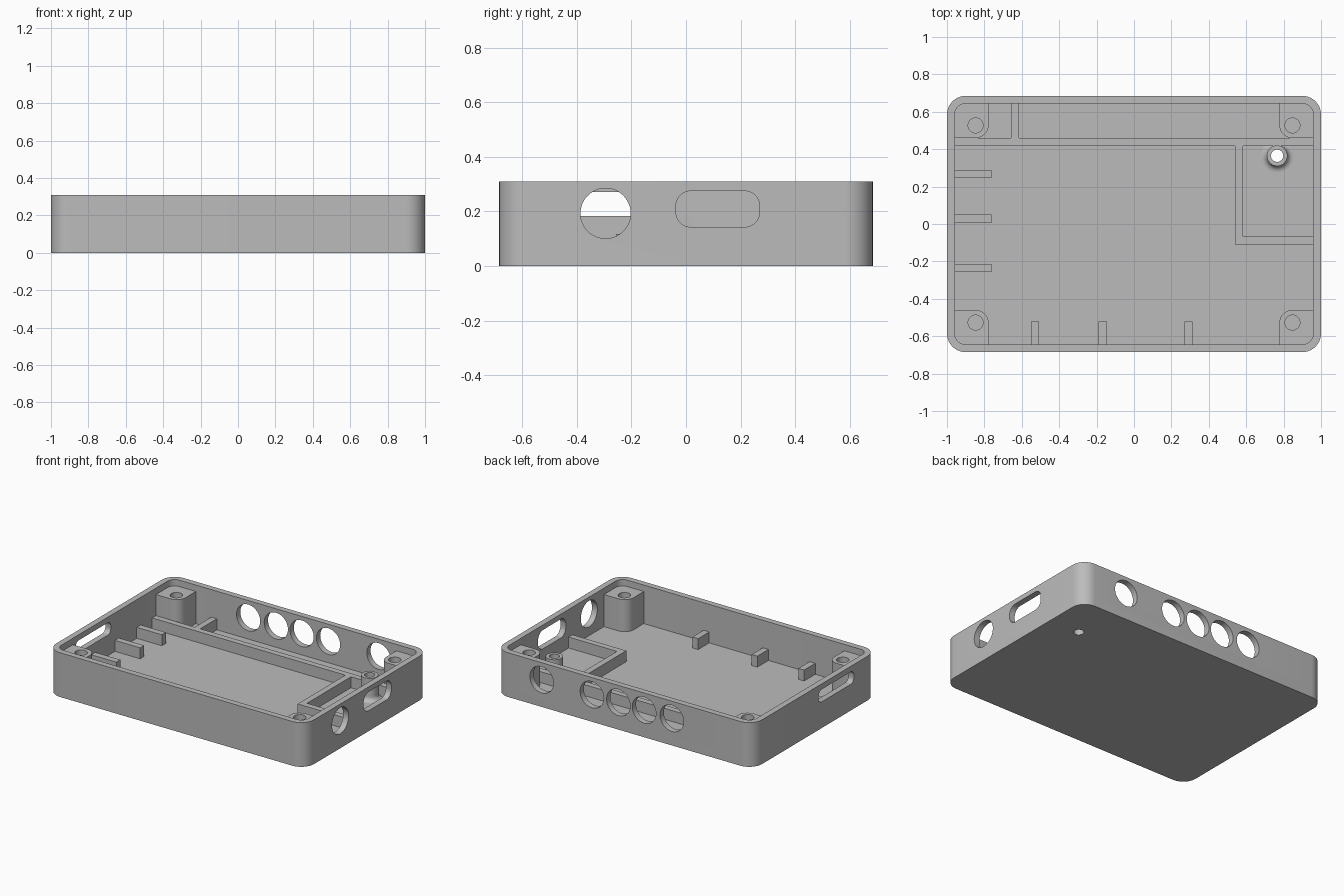
import bpy, bmesh
from math import sin, cos, pi

cube = bpy.data.objects.get("Cube")
if cube:
    bpy.data.objects.remove(cube, do_unlink=True)

grey = bpy.data.materials.new("plain grey")
grey.use_nodes = True
GREY = (0.5, 0.5, 0.5, 1)
grey.diffuse_color = GREY
grey.node_tree.nodes["Principled BSDF"].inputs["Base Color"].default_value = GREY

L, W, H = 1.0, 0.685, 0.31      # half length, half width, height
WALL, FLOOR, RIB = 0.042, 0.04, 0.117
IN_X, IN_Y = L - WALL, W - WALL


def outline(u0, u1, v0, v1, radii=(0, 0, 0, 0), steps=10):
    """Rectangle with a radius per corner: low-low, high-low, high-high, low-high."""
    corners = [(u0, v0, 1, 1), (u1, v0, -1, 1), (u1, v1, -1, -1), (u0, v1, 1, -1)]
    pts = []
    for i, ((u, v, su, sv), r) in enumerate(zip(corners, radii)):
        for k in range(steps + 1 if r else 1):
            a = pi + (i + k / steps) * pi / 2
            pts.append((u + r * (su + cos(a)), v + r * (sv + sin(a))) if r else (u, v))
    return pts


def circle(u, v, r, n=48):
    return [(u + r * cos(2 * pi * k / n), v + r * sin(2 * pi * k / n)) for k in range(n)]


def finish(name, bm):
    bmesh.ops.recalc_face_normals(bm, faces=bm.faces)
    mesh = bpy.data.meshes.new(name)
    bm.to_mesh(mesh)
    bm.free()
    mesh.materials.append(grey)
    ob = bpy.data.objects.new(name, mesh)
    bpy.context.collection.objects.link(ob)
    return ob


def prism(name, pts, lo, hi, axis="Z", bottom_bevel=0):
    """Extrude a 2D outline along an axis."""
    place = {"X": lambda u, v, w: (w, u, v),
             "Y": lambda u, v, w: (u, w, v),
             "Z": lambda u, v, w: (u, v, w)}[axis]
    bm = bmesh.new()
    a = [bm.verts.new(place(u, v, lo)) for u, v in pts]
    b = [bm.verts.new(place(u, v, hi)) for u, v in pts]
    base = bm.faces.new(a)
    bm.faces.new(b)
    for i in range(len(pts)):
        j = (i + 1) % len(pts)
        bm.faces.new((a[i], a[j], b[j], b[i]))
    if bottom_bevel:
        bmesh.ops.bevel(bm, geom=list(base.edges), offset=bottom_bevel,
                        segments=5, profile=0.5, affect="EDGES")
    return finish(name, bm)


def cut(ob, *cutters):
    bpy.context.view_layer.objects.active = ob
    for c in cutters:
        mod = ob.modifiers.new("cut", "BOOLEAN")
        mod.operation, mod.solver, mod.object = "DIFFERENCE", "EXACT", c
        bpy.ops.object.modifier_apply(modifier=mod.name)
        bpy.data.objects.remove(c, do_unlink=True)


parts = []

# Open tray with rounded corners and softened bottom edge
tray = prism("tray", outline(-L, L, -W, W, [0.1] * 4), 0, H, bottom_bevel=0.025)
cut(tray, prism("cavity", outline(-IN_X, IN_X, -IN_Y, IN_Y, [0.055] * 4), FLOOR, H + 0.1))

# Round ports along the back wall
for x in (-0.37, -0.155, 0.045, 0.25, 0.64):
    cut(tray, prism("port", circle(x, 0.19, 0.092), W - 0.1, W + 0.1, "Y"))

# Round port and wide slot on the right end, narrow slot on the left end
cut(tray,
    prism("port", circle(-0.295, 0.193, 0.092), L - 0.1, L + 0.1, "X"),
    prism("slot", outline(-0.037, 0.27, 0.143, 0.275, [0.055] * 4), L - 0.1, L + 0.1, "X"),
    prism("slot", outline(-0.43, -0.04, 0.184, 0.271, [0.035] * 4), -L - 0.1, -L + 0.1, "X"))

# Hole through the floor under the standoff
SX, SY = 0.765, 0.365
cut(tray, prism("floor_hole", circle(SX, SY, 0.033), -0.1, 0.1))
parts.append(tray)

# Corner screw posts, rounded towards the middle of the tray
for sx, side in ((-1, "left"), (1, "right")):
    for sy, end in ((-1, "front"), (1, "back")):
        xs = sorted((sx * 0.777, sx * (IN_X + 0.01)))
        ys = sorted((sy * 0.46, sy * (IN_Y + 0.01)))
        inner = {(1, 1): 0, (-1, 1): 1, (-1, -1): 2, (1, -1): 3}[sx, sy]
        radii = [0.0] * 4
        radii[inner] = 0.07
        radii[(inner + 2) % 4] = 0.06
        post = prism(f"{end}_{side}_post", outline(*xs, *ys, radii), FLOOR - 0.01, 0.265)
        cut(post, prism("screw_hole", circle(sx * 0.847, sy * 0.527, 0.04), 0.1, 0.4))
        parts.append(post)

# Low partitions and support ribs
bars = [("long_partition", -IN_X - 0.01, IN_X + 0.01, 0.418, 0.46),
        ("back_divider", -0.657, -0.615, 0.45, IN_Y + 0.01),
        ("bay_side", 0.54, 0.583, -0.11, 0.43),
        ("bay_front", 0.57, IN_X + 0.01, -0.11, -0.068)]
bars += [(f"left_rib_{i}", -IN_X - 0.01, -0.763, y - 0.022, y + 0.022)
         for i, y in enumerate((-0.235, 0.028, 0.268))]
bars += [(f"front_rib_{i}", x - 0.022, x + 0.022, -IN_Y - 0.01, -0.52)
         for i, x in enumerate((-0.53, -0.167, 0.292))]
for name, *rect in bars:
    parts.append(prism(name, outline(*rect), FLOOR - 0.01, RIB))

# Hollow standoff with a flared foot, turned from a profile
profile = [(0.033, FLOOR - 0.01), (0.088, FLOOR - 0.01)]
profile += [(0.088 - 0.033 * sin(k * pi / 12), FLOOR + 0.033 * (1 - cos(k * pi / 12))) for k in range(7)]
profile += [(0.055, 0.2), (0.033, 0.2)]
bm = bmesh.new()
rings = [[bm.verts.new((u, v, z)) for u, v in circle(SX, SY, r)] for r, z in profile]
for i, ring in enumerate(rings):
    nxt = rings[(i + 1) % len(rings)]
    for k in range(len(ring)):
        m = (k + 1) % len(ring)
        bm.faces.new((ring[k], ring[m], nxt[m], nxt[k]))
parts.append(finish("standoff", bm))

# Smooth curved walls, sharp edges kept
bpy.ops.object.select_all(action="DESELECT")
for ob in parts:
    ob.select_set(True)
bpy.context.view_layer.objects.active = tray
bpy.ops.object.shade_smooth_by_angle(angle=pi / 6)
